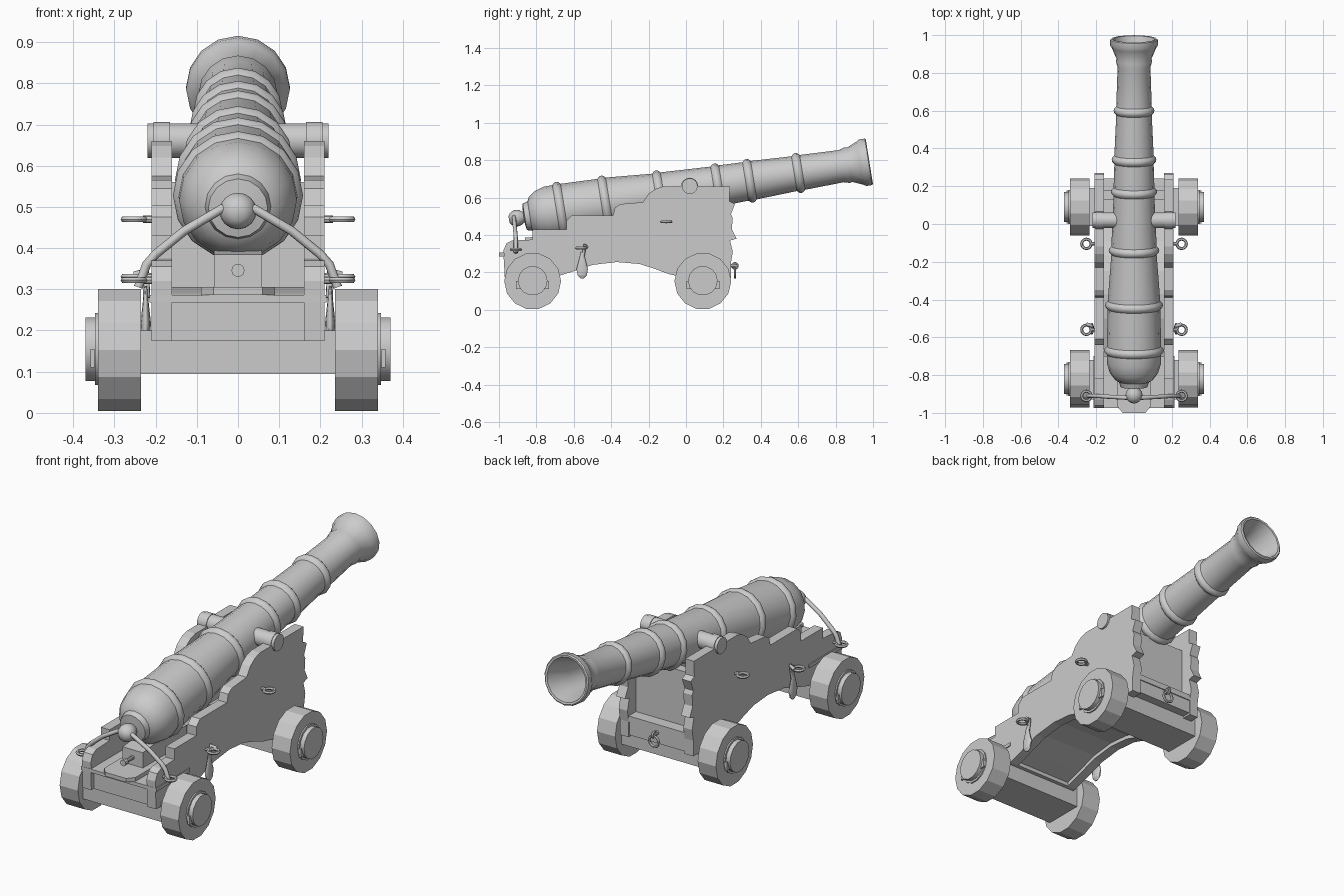
import bpy, bmesh, math
from mathutils import Vector, Matrix

cube = bpy.data.objects.get("Cube")
if cube:
    bpy.data.objects.remove(cube, do_unlink=True)

grey = bpy.data.materials.new("plain grey")
grey.use_nodes = True
grey.diffuse_color = (0.6, 0.6, 0.6, 1)
grey.node_tree.nodes["Principled BSDF"].inputs["Base Color"].default_value = (0.6, 0.6, 0.6, 1)


def finish(name, bm, smooth=True):
    bmesh.ops.recalc_face_normals(bm, faces=bm.faces)
    mesh = bpy.data.meshes.new(name)
    bm.to_mesh(mesh)
    bm.free()
    mesh.materials.append(grey)
    obj = bpy.data.objects.new(name, mesh)
    bpy.context.collection.objects.link(obj)
    if smooth:
        bpy.ops.object.select_all(action='DESELECT')
        obj.select_set(True)
        bpy.context.view_layer.objects.active = obj
        bpy.ops.object.shade_smooth_by_angle(angle=math.radians(35))
    return obj


def prism(name, outline, vector):
    """Extrude a closed outline of 3D points along a vector."""
    bm = bmesh.new()
    face = bm.faces.new([bm.verts.new(p) for p in outline])
    out = bmesh.ops.extrude_face_region(bm, geom=[face])
    moved = [v for v in out["geom"] if isinstance(v, bmesh.types.BMVert)]
    bmesh.ops.translate(bm, verts=moved, vec=vector)
    return finish(name, bm, False)


def box(name, x, y, z):
    corners = [(x[0], y[0], z[0]), (x[1], y[0], z[0]), (x[1], y[1], z[0]), (x[0], y[1], z[0])]
    return prism(name, corners, (0, 0, z[1] - z[0]))


def lathe(name, profile, origin, axis, sides=16, smooth=True):
    """Turn (distance, radius) pairs about an axis; open ends are capped."""
    bm = bmesh.new()
    turn = Vector(axis).to_track_quat('Z', 'Y').to_matrix().to_4x4()
    place = Matrix.Translation(origin) @ turn
    rings = []
    for d, r in profile:
        angles = [2 * math.pi * i / sides for i in range(sides)]
        rings.append([bm.verts.new(place @ Vector((r * math.cos(a), r * math.sin(a), d))) for a in angles])
    for low, high in zip(rings, rings[1:]):
        for i in range(sides):
            j = (i + 1) % sides
            bm.faces.new((low[i], low[j], high[j], high[i]))
    bm.faces.new(rings[0])
    bm.faces.new(rings[-1])
    return finish(name, bm, smooth)


def torus(name, centre, normal, big, small):
    """Ring made of round sections."""
    bm = bmesh.new()
    place = Matrix.Translation(centre) @ Vector(normal).to_track_quat('Z', 'Y').to_matrix().to_4x4()
    n, m = 16, 6
    grid = []
    for i in range(n):
        a = 2 * math.pi * i / n
        row = []
        for k in range(m):
            b = 2 * math.pi * k / m
            r = big + small * math.cos(b)
            row.append(bm.verts.new(place @ Vector((r * math.cos(a), r * math.sin(a), small * math.sin(b)))))
        grid.append(row)
    for i in range(n):
        for k in range(m):
            bm.faces.new((grid[i][k], grid[(i + 1) % n][k], grid[(i + 1) % n][(k + 1) % m], grid[i][(k + 1) % m]))
    return finish(name, bm)


def rope(name, points, radius):
    curve = bpy.data.curves.new(name, 'CURVE')
    curve.dimensions = '3D'
    curve.bevel_depth = radius
    curve.bevel_resolution = 2
    curve.use_fill_caps = True
    spline = curve.splines.new('POLY')
    spline.points.add(len(points) - 1)
    for p, co in zip(spline.points, points):
        p.co = (*co, 1)
    curve.materials.append(grey)
    bpy.context.collection.objects.link(bpy.data.objects.new(name, curve))


# Barrel: knob, breech, tapering body with raised rings, flared muzzle and bore
def band(y, r, half=0.022, height=0.014):
    return [(y - half, r), (y - half * 0.5, r + height * 0.8), (y, r + height),
            (y + half * 0.5, r + height * 0.8), (y + half, r)]


knob = [(-0.045 * math.cos(a), 0.045 * math.sin(a)) for a in [math.pi * i / 8 for i in range(1, 7)]]
profile = [(-0.905 + d, r) for d, r in knob]
profile += [(-0.868, 0.03), (-0.862, 0.072), (-0.835, 0.08), (-0.825, 0.1), (-0.79, 0.127), (-0.74, 0.143)]
for y, r in ((-0.67, 0.144), (-0.43, 0.139), (-0.14, 0.12), (0.17, 0.108), (0.34, 0.104), (0.6, 0.094)):
    profile += band(y, r)
profile += [(0.83, 0.087), (0.86, 0.096), (0.875, 0.093), (0.93, 0.117), (0.945, 0.126), (0.975, 0.126),
            (0.98, 0.12), (0.978, 0.11), (0.86, 0.078), (0.6, 0.07)]
lathe("barrel", [((y + 0.905) * 1.013, r) for y, r in profile], (0, -0.905, 0.49), (0, 0.987, 0.158))
lathe("trunnions", [(-0.22, 0.042), (0.22, 0.042)], (0, 0.02, 0.661), (1, 0, 0))

# Side cheeks: stepped top, scalloped front edge, arched underside
arch = [(0.0, 0.17), (-0.09, 0.19), (-0.17, 0.22), (-0.25, 0.245), (-0.37, 0.255), (-0.5, 0.24),
        (-0.62, 0.2), (-0.7, 0.175)]
steps = [(-0.97, 0.175), (-0.975, 0.32), (-0.96, 0.355), (-0.93, 0.37), (-0.82, 0.375), (-0.82, 0.43),
         (-0.64, 0.43), (-0.64, 0.475), (-0.61, 0.505), (-0.39, 0.505), (-0.38, 0.545), (-0.35, 0.565),
         (-0.23, 0.575), (-0.2, 0.62), (-0.16, 0.648), (-0.12, 0.66), (0.235, 0.66)]
scallops = [(0.232, 0.58), (0.262, 0.565), (0.24, 0.51), (0.25, 0.49), (0.245, 0.43), (0.27, 0.38),
            (0.235, 0.37), (0.25, 0.31), (0.24, 0.25), (0.24, 0.17)]
for side, s in (("left", 1), ("right", -1)):
    prism(side + "_cheek", [(s * 0.16, y, z) for y, z in arch + steps + scallops], (s * 0.05, 0, 0))
    lathe(side + "_trunnion_cap", [(0, 0.046), (0.04, 0.046)], (s * 0.165, 0.02, 0.66), (s, 0, 0))

# Floor, beams and boards
floor = [(y, z + 0.02) for y, z in arch]
floor += [(y, z + 0.03) for y, z in reversed(floor)]
prism("arched_floor", [(-0.162, y, z) for y, z in floor], (0.324, 0, 0))
box("rear_axle_beam", (-0.236, 0.236), (-0.93, -0.72), (0.095, 0.2))
box("rear_block", (-0.16, 0.16), (-0.95, -0.7), (0.175, 0.27))
box("rear_board", (-0.215, 0.215), (-0.975, -0.7), (0.268, 0.286))
box("front_axle_beam", (-0.236, 0.236), (-0.01, 0.19), (0.095, 0.19))
box("front_block", (-0.2, 0.2), (-0.01, 0.235), (0.18, 0.255))
box("front_board", (-0.162, 0.162), (0.13, 0.24), (0.25, 0.28))
box("front_transom", (-0.162, 0.162), (0.13, 0.18), (0.26, 0.56))

# Wedge under the breech on its bed
bed = [(-0.09, -0.5), (-0.09, -0.965), (-0.06, -1.0), (0.06, -1.0), (0.09, -0.965), (0.09, -0.5)]
prism("wedge_bed", [(x, y, 0.286) for x, y in bed], (0, 0, 0.02))
wedge = [(-0.86, 0.306), (-0.5, 0.306), (-0.5, 0.39), (-0.7, 0.4), (-0.86, 0.385)]
prism("breech_wedge", [(-0.058, y, z) for y, z in wedge], (0.116, 0, 0))
lathe("wedge_handle", [(0, 0.01), (0.06, 0.01), (0.065, 0.016), (0.09, 0.016)],
      (0, -0.85, 0.346), (0, -1, 0), 10)

# Wheels with hubs and linchpins
for place, y in (("front", 0.09), ("rear", -0.82)):
    for side, s in (("left", 1), ("right", -1)):
        name = place + "_" + side
        lathe(name + "_wheel", [(0, 0.152), (0.104, 0.152)], (s * 0.236, y, 0.153), (s, 0, 0), 14, False)
        lathe(name + "_hub", [(0, 0.09), (0.012, 0.09), (0.012, 0.079), (0.035, 0.079)],
              (s * 0.335, y, 0.155), (s, 0, 0), 14)
        box(name + "_linchpin", (s * 0.348, s * 0.358), (y - 0.088, y + 0.088), (0.11, 0.155))

# Eyebolts, breeching rope and hanging rope ends
for side, s in (("left", 1), ("right", -1)):
    for label, y, z in (("rear", -0.91, 0.322), ("middle", -0.56, 0.33), ("front", -0.105, 0.47)):
        torus(side + "_" + label + "_eye", (s * 0.252, y, z), (0, 0, 1), 0.025, 0.008)
        lathe(side + "_" + label + "_bolt", [(0, 0.009), (0.04, 0.009)], (s * 0.19, y, z), (s, 0, 0), 8)
    path = [(0, -0.915, 0.5), (0.04, -0.92, 0.495), (0.13, -0.915, 0.442), (0.2, -0.91, 0.385),
            (0.222, -0.91, 0.36), (0.242, -0.91, 0.305)]
    rope(side + "_breeching_rope", [(s * x, y, z) for x, y, z in path], 0.011)
    rope(side + "_hanging_cord", [(s * 0.25, -0.53, 0.335), (s * 0.222, -0.54, 0.345), (s * 0.222, -0.552, 0.28)], 0.009)
    drop = [(0, 0.008), (0.04, 0.018), (0.09, 0.032), (0.125, 0.026), (0.142, 0.008)]
    weight = lathe(side + "_hanging_rope_end", drop, (0, 0, 0), (0, 0, -1), 10)
    weight.scale = (0.4, 1, 1)
    weight.location = (s * 0.224, -0.555, 0.308)

# Front towing ring
lathe("front_ring_bolt", [(0, 0.01), (0.04, 0.01)], (0, 0.225, 0.235), (0, 1, 0), 8)
torus("front_bolt_eye", (0, 0.262, 0.235), (1, 0, 0), 0.014, 0.006)
torus("front_ring", (0, 0.262, 0.2), (0, 1, 0), 0.027, 0.007)
